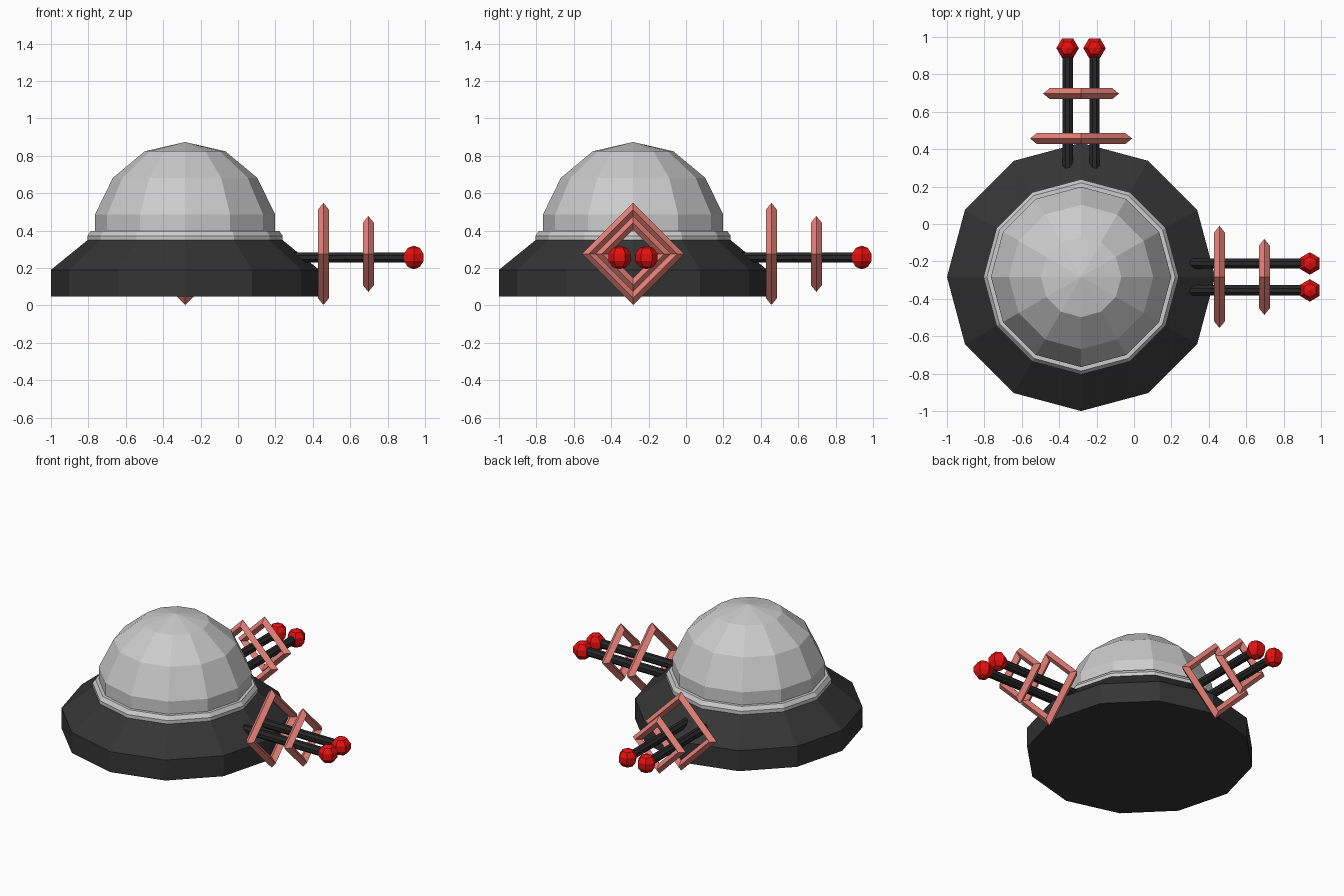
import bpy, bmesh
from math import pi, cos, sin
from mathutils import Matrix, Vector

if "Cube" in bpy.data.objects:
    bpy.data.objects.remove(bpy.data.objects["Cube"])

C = Vector((-0.283, -0.283, 0))   # axis of the dome


def material(name, rgb):
    m = bpy.data.materials.new(name)
    m.diffuse_color = (*rgb, 1)
    m.use_nodes = True
    m.node_tree.nodes["Principled BSDF"].inputs["Base Color"].default_value = m.diffuse_color
    return m


dark = material("dark", (0.035, 0.035, 0.035))
black = material("black", (0.02, 0.02, 0.02))
pink = material("pink", (0.80, 0.22, 0.19))
red = material("red", (0.80, 0.005, 0.005))


def finish(bm, name, mat=None):
    bmesh.ops.recalc_face_normals(bm, faces=bm.faces)
    me = bpy.data.meshes.new(name)
    bm.to_mesh(me)
    bm.free()
    ob = bpy.data.objects.new(name, me)
    bpy.context.collection.objects.link(ob)
    if mat:
        me.materials.append(mat)
    return ob


def lathe(name, profile, mat=None, sides=12):
    """Closed solid from (radius, z) rings; radius 0 makes a tip."""
    bm = bmesh.new()
    rings = []
    for r, z in profile:
        n = sides if r else 1
        rings.append([bm.verts.new(C + Vector((r * cos(2 * pi * i / sides),
                                               r * sin(2 * pi * i / sides), z)))
                      for i in range(n)])
    for a, b in zip(rings, rings[1:]):
        for i in range(sides):
            j = (i + 1) % sides
            if len(b) == 1:
                bm.faces.new((a[i], a[j], b[0]))
            else:
                bm.faces.new((a[i], a[j], b[j], b[i]))
    bm.faces.new(rings[0][::-1])
    if len(rings[-1]) > 1:
        bm.faces.new(rings[-1])
    return finish(bm, name, mat)


# Body: skirted base, collar ring, dome
lathe("base", [(0.717, 0.048), (0.717, 0.19), (0.52, 0.35)], dark)
lathe("collar", [(0.522, 0.348), (0.522, 0.372), (0.503, 0.398)])
lathe("dome", [(0.482, 0.39), (0.482, 0.485), (0.386, 0.682), (0.215, 0.824), (0, 0.873)])


def place(bm, angle, offset):
    """Move from the arm's frame (x outward) to the model."""
    bm.transform(Matrix.Translation(C) @ Matrix.Rotation(angle, 4, 'Z')
                 @ Matrix.Translation(offset))


def rod(name, angle, y):
    bm = bmesh.new()
    bmesh.ops.create_cone(bm, cap_ends=True, segments=8, radius1=0.03, radius2=0.03, depth=0.66)
    bm.transform(Matrix.Rotation(pi / 2, 4, 'Y') @ Matrix.Rotation(pi / 8, 4, 'Z'))
    place(bm, angle, (0.893, y, 0.256))
    finish(bm, name, black)


def ball(name, angle, y):
    bm = bmesh.new()
    bmesh.ops.create_uvsphere(bm, u_segments=6, v_segments=5, radius=0.063)
    place(bm, angle, (1.223, y, 0.256))
    finish(bm, name, red)


def frame(name, angle, x, radius):
    # four-sided hoop with a diamond cross-section
    bm = bmesh.new()
    section = [(0.037, 0), (0, 0.03), (-0.037, 0), (0, -0.03)]
    rings = [[bm.verts.new((w, (radius + d) * cos(k * pi / 2), (radius + d) * sin(k * pi / 2)))
              for d, w in section] for k in range(4)]
    for k in range(4):
        a, b = rings[k], rings[(k + 1) % 4]
        for i in range(4):
            j = (i + 1) % 4
            bm.faces.new((a[i], a[j], b[j], b[i]))
    place(bm, angle, (x, 0, 0.275))
    finish(bm, name, pink)


# Two identical arms, to the right and to the back
for side, angle in (("right", 0), ("back", pi / 2)):
    for n, y in enumerate((-0.072, 0.072), 1):
        rod(f"{side}_rod_{n}", angle, y)
        ball(f"{side}_ball_{n}", angle, y)
    frame(f"{side}_large_frame", angle, 0.740, 0.236)
    frame(f"{side}_small_frame", angle, 0.980, 0.166)
